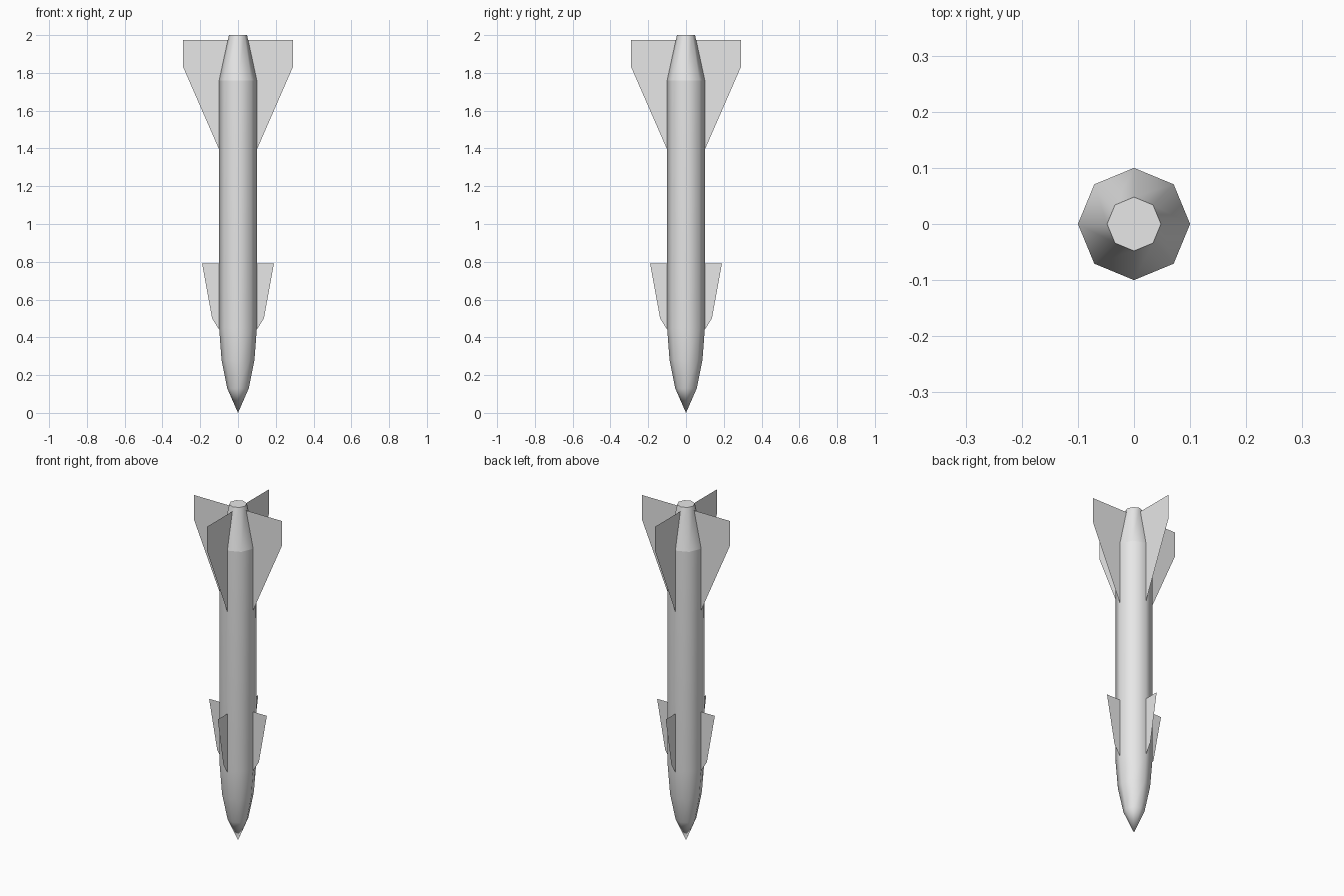
import bpy
import math

cube = bpy.data.objects.get("Cube")
if cube:
    bpy.data.objects.remove(cube, do_unlink=True)

SIDES = 8

grey = bpy.data.materials.new("light_grey")
grey.use_nodes = True
grey.diffuse_color = (0.8, 0.8, 0.8, 1)
grey.node_tree.nodes["Principled BSDF"].inputs["Base Color"].default_value = (0.8, 0.8, 0.8, 1)


def add_object(name, verts, faces):
    mesh = bpy.data.meshes.new(name)
    mesh.from_pydata(verts, [], faces)
    mesh.materials.append(grey)
    obj = bpy.data.objects.new(name, mesh)
    bpy.context.collection.objects.link(obj)
    return obj


def lathe(name, profile, tip=None, cap=False):
    """Revolve (radius, z) rings, with an optional lower tip and upper cap."""
    verts, faces = [], []
    for r, z in profile:
        for i in range(SIDES):
            a = math.tau * i / SIDES
            verts.append((r * math.cos(a), r * math.sin(a), z))
    for k in range(len(profile) - 1):
        for i in range(SIDES):
            j = (i + 1) % SIDES
            low, high = k * SIDES, (k + 1) * SIDES
            faces.append((low + i, low + j, high + j, high + i))
    if tip is not None:
        verts.append((0, 0, tip))
        apex = len(verts) - 1
        faces += [(apex, (i + 1) % SIDES, i) for i in range(SIDES)]
    if cap:
        start = (len(profile) - 1) * SIDES
        faces.append(tuple(range(start, start + SIDES)))
    obj = add_object(name, verts, faces)
    bpy.ops.object.select_all(action='DESELECT')
    obj.select_set(True)
    bpy.context.view_layer.objects.active = obj
    bpy.ops.object.shade_smooth_by_angle(angle=math.radians(50))
    return obj


def fin_set(name, outline):
    """Four thin sheet fins around the body, one on each axis."""
    for side, turn in (("left", 0), ("back", 1), ("right", 2), ("front", 3)):
        fin = add_object(f"{name}_{side}", [(x, 0, z) for x, z in outline],
                         [tuple(range(len(outline)))])
        fin.rotation_euler.z = turn * math.pi / 2


# Pointed nose and straight body
lathe("body", [(0.057, 0.13), (0.087, 0.28), (0.1, 0.45), (0.1, 1.76)], tip=0.0)

# Tapered tail with a flat end
lathe("tail_cone", [(0.1, 1.76), (0.048, 2.0)], cap=True)

# Large tail fins and small forward fins, rooted inside the body
fin_set("tail_fin", [(0.04, 1.39), (0.098, 1.39), (0.29, 1.83), (0.29, 1.975), (0.04, 1.975)])
fin_set("forward_fin", [(0.08, 0.44), (0.099, 0.44), (0.137, 0.5), (0.19, 0.79), (0.08, 0.79)])
